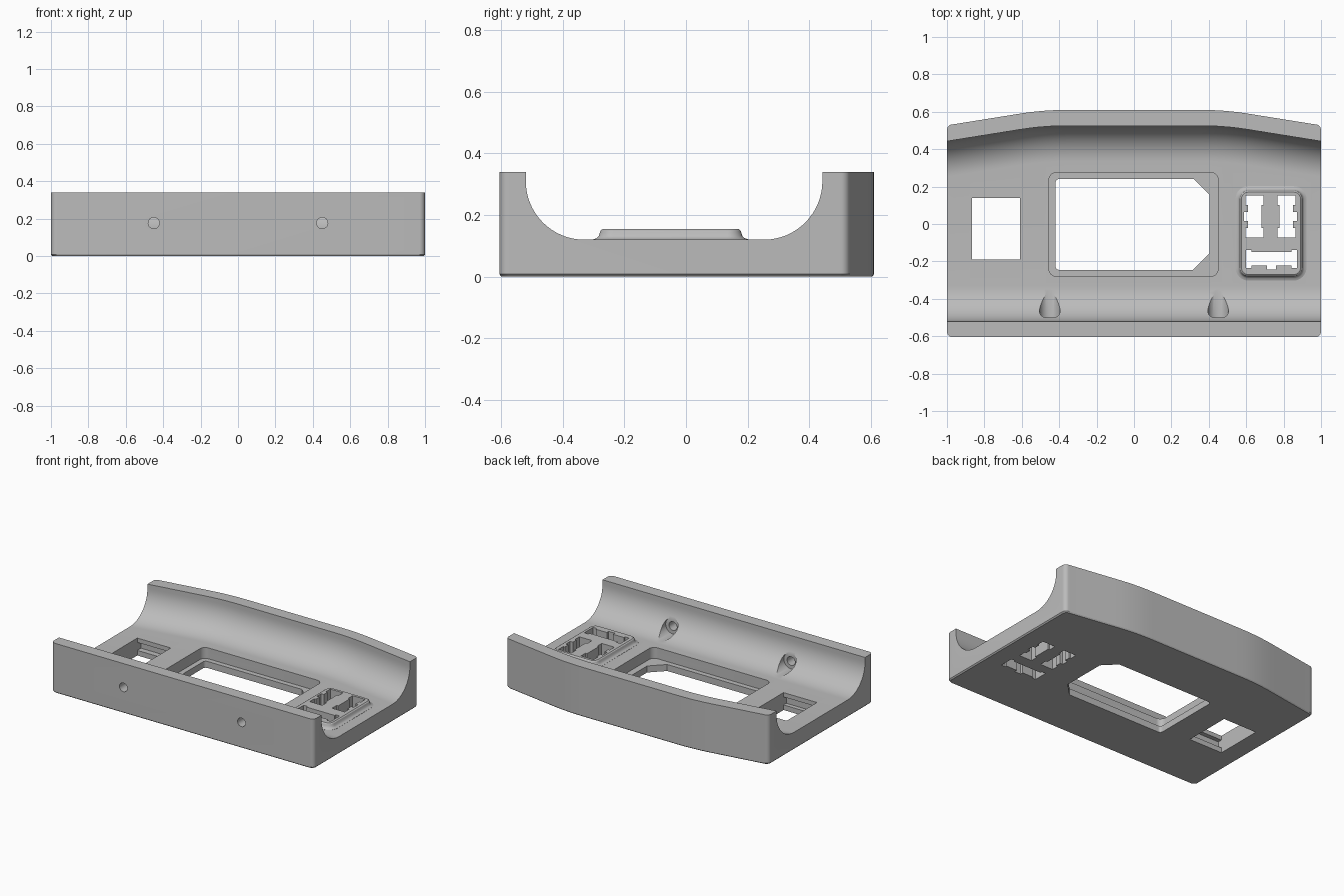
import bpy, bmesh, math

cube = bpy.data.objects.get("Cube")
if cube:
    bpy.data.objects.remove(cube, do_unlink=True)

grey = bpy.data.materials.new("plain grey")
grey.use_nodes = True
COLOUR = (0.5, 0.5, 0.5, 1)
grey.diffuse_color = COLOUR
grey.node_tree.nodes["Principled BSDF"].inputs["Base Color"].default_value = COLOUR


def loft(name, sections):
    """Skin a list of matching closed loops and cap both ends."""
    bm = bmesh.new()
    rings = [[bm.verts.new(p) for p in s] for s in sections]
    n = len(rings[0])
    for a, b in zip(rings, rings[1:]):
        for i in range(n):
            j = (i + 1) % n
            bm.faces.new((a[i], a[j], b[j], b[i]))
    bm.faces.new(rings[0][::-1])
    bm.faces.new(rings[-1])
    bmesh.ops.recalc_face_normals(bm, faces=bm.faces)
    mesh = bpy.data.meshes.new(name)
    bm.to_mesh(mesh)
    bm.free()
    obj = bpy.data.objects.new(name, mesh)
    bpy.context.collection.objects.link(obj)
    mesh.materials.append(grey)
    return obj


def prism(name, outline, z0, z1):
    return loft(name, [[(x, y, z) for x, y in outline] for z in (z0, z1)])


def arc(cx, cy, r, a0, a1, steps=8):
    angles = [math.radians(a0 + (a1 - a0) * i / steps) for i in range(steps + 1)]
    return [(cx + r * math.cos(a), cy + r * math.sin(a)) for a in angles]


def rounded(x0, x1, y0, y1, r):
    return (arc(x1 - r, y0 + r, r, -90, 0) + arc(x1 - r, y1 - r, r, 0, 90)
            + arc(x0 + r, y1 - r, r, 90, 180) + arc(x0 + r, y0 + r, r, 180, 270))


def rect(x0, x1, y0, y1):
    return [(x0, y0), (x1, y0), (x1, y1), (x0, y1)]


def combine(target, tool, operation="DIFFERENCE"):
    mod = target.modifiers.new("combine", "BOOLEAN")
    mod.operation = operation
    mod.solver = "EXACT"
    mod.object = tool
    bpy.context.view_layer.objects.active = target
    bpy.ops.object.modifier_apply(modifier=mod.name)
    bpy.data.objects.remove(tool, do_unlink=True)


def back(x):
    """Bowed line of the rear wall."""
    t = max(0, abs(x) - 0.36)
    return 0.61 - (0.32 * t * t if t < 0.25 else 0.02 + 0.16 * (t - 0.25))


# Body block with bowed back and a small bevel round the base
R = 0.03
yc = back(1 - R) - R
outline = arc(1 - R, R - 0.605, R, -90, 0) + arc(1 - R, yc, R, 0, 80)
outline += [(i * 0.04, back(i * 0.04)) for i in range(24, -25, -1)]
outline += arc(R - 1, yc, R, 100, 180) + arc(R - 1, R - 0.605, R, 180, 270)
body = loft("tray_body", [[(x * s, y * s, z) for x, y in outline]
                          for s, z in ((0.992, 0), (1, 0.008), (1, 0.34))])

# Scooped channel between the front and rear walls
scoop = []
for i in range(-28, 29):
    x = i * 0.04
    b = back(x) - 0.085
    line = [(-0.52, 0.5)] + arc(-0.33, 0.31, 0.19, 180, 270, 16)
    line += arc(b - 0.19, 0.31, 0.19, -90, 0, 16) + [(b, 0.5)]
    scoop.append([(x, y, z) for y, z in line])
combine(body, loft("channel_cutter", scoop))

# Raised switch pad with a flared foot
pad = []
for grow, z in ((0.022, 0.10), (0.022, 0.121), (0.010, 0.125), (0.003, 0.132),
                (0, 0.142), (-0.003, 0.150), (-0.010, 0.155)):
    pad.append([(x, y, z) for x, y in rounded(0.565 - grow, 0.9 + grow,
                                              -0.28 - grow, 0.18 + grow, 0.045 + grow)])
combine(body, loft("switch_pad", pad), "UNION")

# Screen pocket and its clipped through opening
combine(body, prism("pocket_cutter", rounded(-0.455, 0.45, -0.28, 0.275, 0.04), 0.045, 0.3))
opening = [(0.315, -0.245), (0.405, -0.155), (0.405, 0.155), (0.32, 0.24)]
opening += arc(-0.4, 0.22, 0.02, 90, 180) + arc(-0.4, -0.225, 0.02, 180, 270)
combine(body, prism("opening_cutter", opening, -0.1, 0.3))

# Socket window with an undercut for the clip
combine(body, prism("window_cutter", rect(-0.865, -0.61, -0.19, 0.14), -0.1, 0.3))
combine(body, prism("undercut_cutter", rect(-0.865, -0.61, -0.22, 0.18), 0.035, 0.09))


def slot(cx, cy, length, side, turned=False):
    """Waisted slot with a locating tab on one side."""
    h, end, wide, waist, tab = length / 2, 0.05, 0.048, 0.036, 0.024
    if turned:
        end = 0.03
    pts = [(-wide, -h), (wide, -h), (wide, end - h), (waist, end - h), (waist, -tab),
           (wide + 0.008, -tab), (wide + 0.008, tab), (waist, tab), (waist, h - end),
           (wide, h - end), (wide, h), (-wide, h), (-wide, h - end), (-waist, h - end),
           (-waist, end - h), (-wide, end - h)]
    pts = [(u * side, v) for u, v in pts]
    if turned:
        pts = [(v, u) for u, v in pts]
    combine(body, prism("slot_cutter", [(cx + u, cy + v) for u, v in pts], -0.1, 0.3))


slot(0.645, 0.04, 0.225, -1)
slot(0.815, 0.04, 0.225, 1)
slot(0.735, -0.187, 0.275, -1, True)

# Screw holes through the front wall, counterbored from inside
for x in (-0.45, 0.45):
    for r, y0, y1 in ((0.03, -0.7, -0.45), (0.055, -0.5, -0.3)):
        ring = arc(x, 0.176, r, 0, 348.75, 31)
        combine(body, loft("screw_cutter", [[(u, y, v) for u, v in ring] for y in (y0, y1)]))

bpy.ops.object.select_all(action="DESELECT")
body.select_set(True)
bpy.context.view_layer.objects.active = body
bpy.ops.object.shade_smooth_by_angle(angle=math.radians(30))
